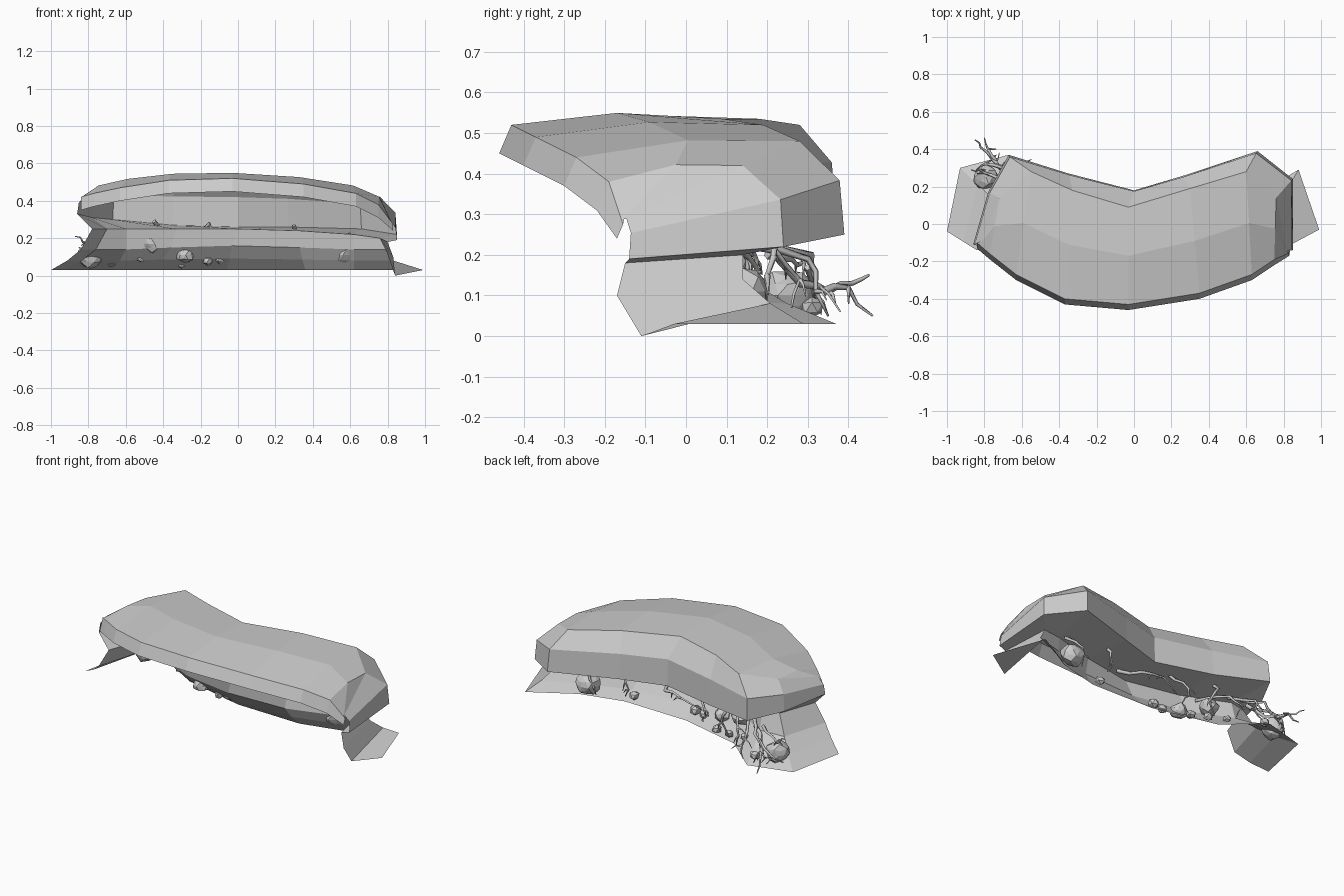
import bpy, bmesh, math, random
from mathutils import Vector
random.seed(4)

# Undercut bank: loops listed from one end round the concave side to the other
rim_xy = [(-.84, -.13), (-.77, -.19), (-.63, -.30), (-.37, -.43), (-.03, -.46),
          (.35, -.40), (.63, -.30), (.75, -.22), (.83, -.17)]
rim_z = [.35, .37, .40, .44, .45, .42, .37, .31, .24]
ridge_xy = [(-.82, -.10), (-.72, .14), (-.55, .28), (-.33, .18), (-.03, .09),
            (.30, .19), (.60, .28), (.76, .14), (.81, -.15)]
ridge_z = [.43, .48, .52, .535, .535, .52, .48, .42, .30]
lip_xy = [(-.86, -.11), (-.78, .17), (-.67, .37), (-.35, .27), (0, .18),
          (.27, .26), (.66, .39), (.85, .24), (.85, -.14)]
lip_z = [.33, .31, .30, .27, .26, .26, .25, .22, .19]
wall_xy = [(-.78, -.13), (-.70, .10), (-.60, .12), (-.33, .00), (0, -.07),
           (.33, .00), (.62, .10), (.76, .14), (.80, -.15)]
foot_xy = [(-.84, -.14), (-.76, .14), (-.60, .15), (-.36, .02), (-.03, -.05),
           (.33, -.02), (.62, .09), (.79, .14), (.83, -.17)]
floor_xy = [(-1, -.04), (-.93, .30), (-.67, .37), (-.45, .18), (-.06, .085),
            (.36, .075), (.62, .14), (.88, .29), (.99, -.03)]


def loop(xy, z):
    zs = z if isinstance(z, list) else [z] * 9
    return [Vector((x, y, h)) for (x, y), h in zip(xy, zs)]


rim = loop(rim_xy, rim_z)
rim_top = [p + Vector((0, .03, .07)) for p in rim]
rim_top[8] = Vector((.83, -.155, .275))
ridge = loop(ridge_xy, ridge_z)
mid = [(a + b) / 2 + Vector((0, 0, .022 if 0 < i < 8 else 0))
       for i, (a, b) in enumerate(zip(rim_top, ridge))]
lip = loop(lip_xy, lip_z)
shoulder = [Vector((l.x * .99, l.y * .97, l.z + .58 * (r.z - l.z))) for l, r in zip(lip, ridge)]
wall = loop(wall_xy, [.25, .25, .25, .25, .25, .24, .22, .20, .18])
foot = loop(foot_xy, [.14, .14, .14, .15, .16, .15, .14, .14, .10])
floor = loop(floor_xy, .03)
toe = [a.lerp(b, .45) - Vector((0, 0, .01)) for a, b in zip(foot, floor)]
toe[8] = Vector((.84, -.11, 0))
rows = [rim, rim_top, mid, ridge, shoulder, lip, wall, foot, toe, floor]


def mesh_object(name, bm):
    me = bpy.data.meshes.new(name)
    bm.to_mesh(me)
    bm.free()
    ob = bpy.data.objects.new(name, me)
    bpy.context.collection.objects.link(ob)
    return ob


bm = bmesh.new()
grid = [[bm.verts.new(p) for p in row] for row in rows]
for r in range(len(rows) - 1):
    for c in range(8):
        bm.faces.new((grid[r][c], grid[r + 1][c], grid[r + 1][c + 1], grid[r][c + 1]))
mesh_object("undercut_bank", bm)


# Stones and pebbles lying in the hollow
def stone(name, pos, size):
    b = bmesh.new()
    bmesh.ops.create_icosphere(b, subdivisions=2 if size > .04 else 1, radius=size)
    for v in b.verts:
        v.co *= random.uniform(.85, 1.1)
        v.co.z *= .9
    mesh_object(name, b).location = pos


for i, (x, y, z, s) in enumerate([
        (.56, .14, .11, .07), (-.79, .25, .10, .07), (-.28, .05, .11, .05),
        (-.45, .11, .17, .055), (.30, .07, .08, .03), (-.16, .05, .08, .03),
        (-.10, .05, .09, .035), (-.52, .18, .09, .025), (-.30, .13, .06, .03),
        (-.40, .16, .07, .028), (-.68, .31, .07, .03)]):
    stone(f"stone_{i}", (x, y, z), s)


# Tapered roots with side shoots
def tube(cu, pts, r):
    sp = cu.splines.new('POLY')
    sp.points.add(len(pts) - 1)
    for i, p in enumerate(pts):
        sp.points[i].co = (p[0], p[1], max(p[2], .03), 1)
        sp.points[i].radius = r * (1 - .75 * i / (len(pts) - 1))


def root(name, pts, r=.012, shoots=2):
    cu = bpy.data.curves.new(name, 'CURVE')
    cu.dimensions = '3D'
    cu.bevel_depth = 1
    cu.bevel_resolution = 0
    cu.use_fill_caps = True
    key = [Vector(p) for p in pts]
    path = []
    for a, b in zip(key, key[1:]):
        path += [a, a.lerp(b, .5) + Vector([random.uniform(-.01, .01) for _ in range(3)])]
    path.append(key[-1])
    tube(cu, path, r)
    for k in range(shoots):
        p = path[len(path) // 2 + k % 2]
        d = Vector((random.uniform(-.06, .06), random.uniform(-.01, .03), random.uniform(-.04, .01)))
        tube(cu, [p, p + d * .6, p + d + Vector((0, 0, -.02))], r * .6)
    bpy.context.collection.objects.link(bpy.data.objects.new(name, cu))


paths = [
    [(.30, .12, .27), (.30, .16, .22), (.28, .15, .15), (.31, .14, .10)],
    [(.12, .00, .24), (.05, .13, .20), (-.08, .16, .20), (-.20, .13, .15)],
    [(-.15, .10, .28), (-.22, .16, .22), (-.25, .17, .14), (-.22, .15, .09)],
    [(-.45, .16, .29), (-.42, .22, .23), (-.38, .20, .15), (-.42, .19, .07)],
    [(-.40, .05, .22), (-.50, .22, .21), (-.55, .28, .14), (-.52, .26, .07)],
    [(-.55, .15, .25), (-.62, .30, .19), (-.60, .32, .11), (-.63, .35, .05)],
    [(-.60, .20, .23), (-.68, .31, .20), (-.74, .32, .13), (-.72, .38, .06)],
    [(-.62, .22, .20), (-.70, .28, .13), (-.76, .35, .11), (-.82, .41, .13), (-.85, .45, .15)],
    [(-.74, .34, .11), (-.78, .40, .12), (-.80, .46, .05)],
    [(-.66, .20, .20), (-.76, .26, .19), (-.83, .29, .18), (-.87, .29, .21)],
    [(-.70, .30, .17), (-.80, .32, .10), (-.85, .28, .06)],
    [(.60, .12, .22), (.52, .18, .16), (.50, .15, .06)]]
for i, p in enumerate(paths):
    root(f"root_{i}", p, .014 if i in (1, 3, 7) else .011, 1 if i in (7, 8) else 2)
